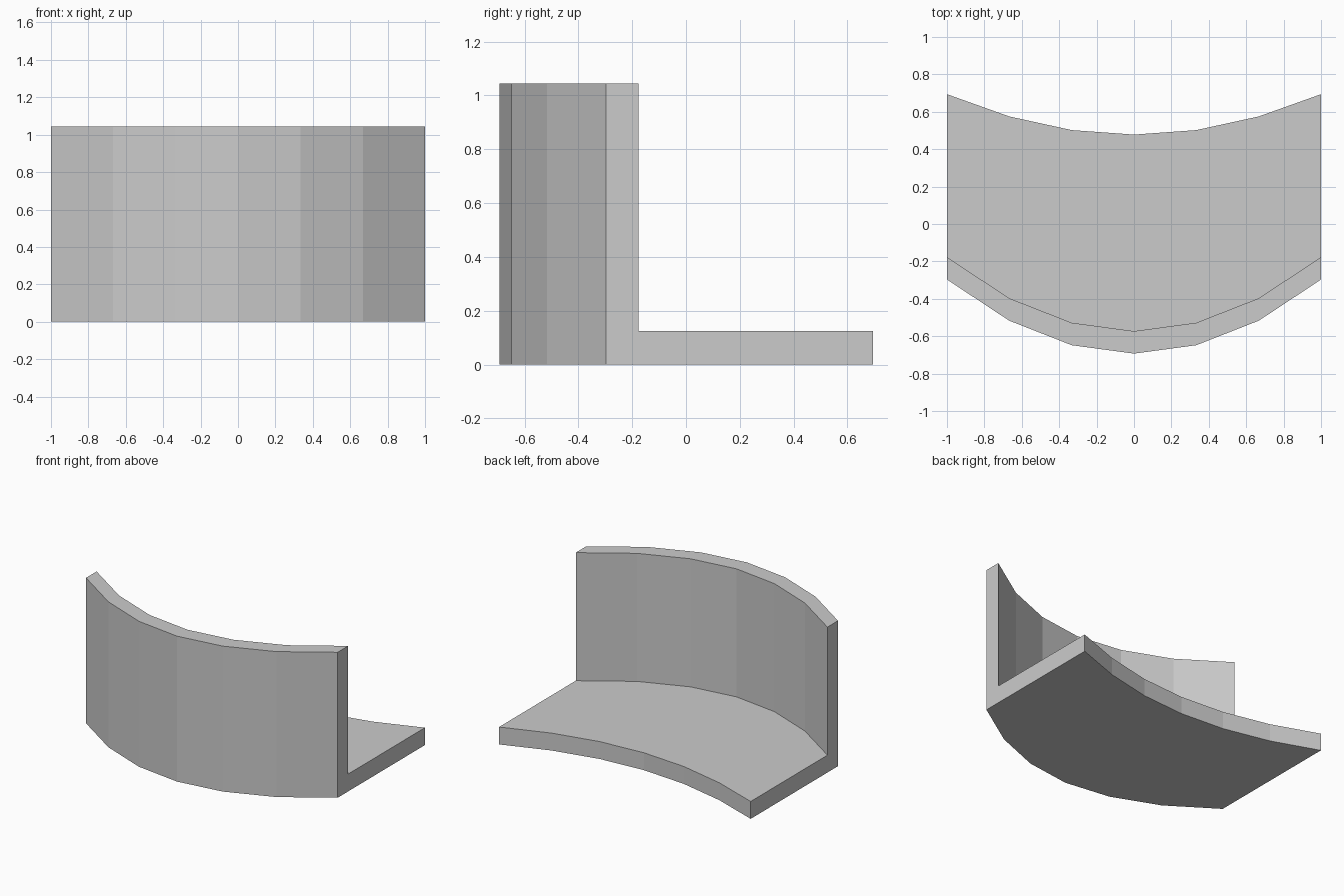
import bpy
import bmesh

if "Cube" in bpy.data.objects:
    bpy.data.objects.remove(bpy.data.objects["Cube"])

HEIGHT, BASE, WALL = 1.045, 0.125, 0.12

# Half plan: x, front edge y, back edge y
half = [(0.0, -0.693, 0.478), (0.333, -0.648, 0.502),
        (0.667, -0.517, 0.575), (1.0, -0.297, 0.694)]
stations = [(-x, f, b) for x, f, b in reversed(half[1:])] + half

# Curved L-shaped bracket: one L section per station, bridged along x
bm = bmesh.new()
sections = []
for x, front, back in stations:
    profile = [(front, 0), (back, 0), (back, BASE),
               (front + WALL, BASE), (front + WALL, HEIGHT), (front, HEIGHT)]
    sections.append([bm.verts.new((x, y, z)) for y, z in profile])
for a, b in zip(sections, sections[1:]):
    for i in range(6):
        j = (i + 1) % 6
        bm.faces.new((a[i], a[j], b[j], b[i]))

# End caps
bm.faces.new(sections[0])
bm.faces.new(sections[-1])
bmesh.ops.recalc_face_normals(bm, faces=bm.faces)

mesh = bpy.data.meshes.new("curved_bracket")
bm.to_mesh(mesh)
bm.free()
grey = bpy.data.materials.new("light grey")
grey.diffuse_color = (0.6, 0.6, 0.6, 1)
grey.use_nodes = True
grey.node_tree.nodes["Principled BSDF"].inputs["Base Color"].default_value = grey.diffuse_color
mesh.materials.append(grey)
bracket = bpy.data.objects.new("curved_bracket", mesh)
bpy.context.collection.objects.link(bracket)
